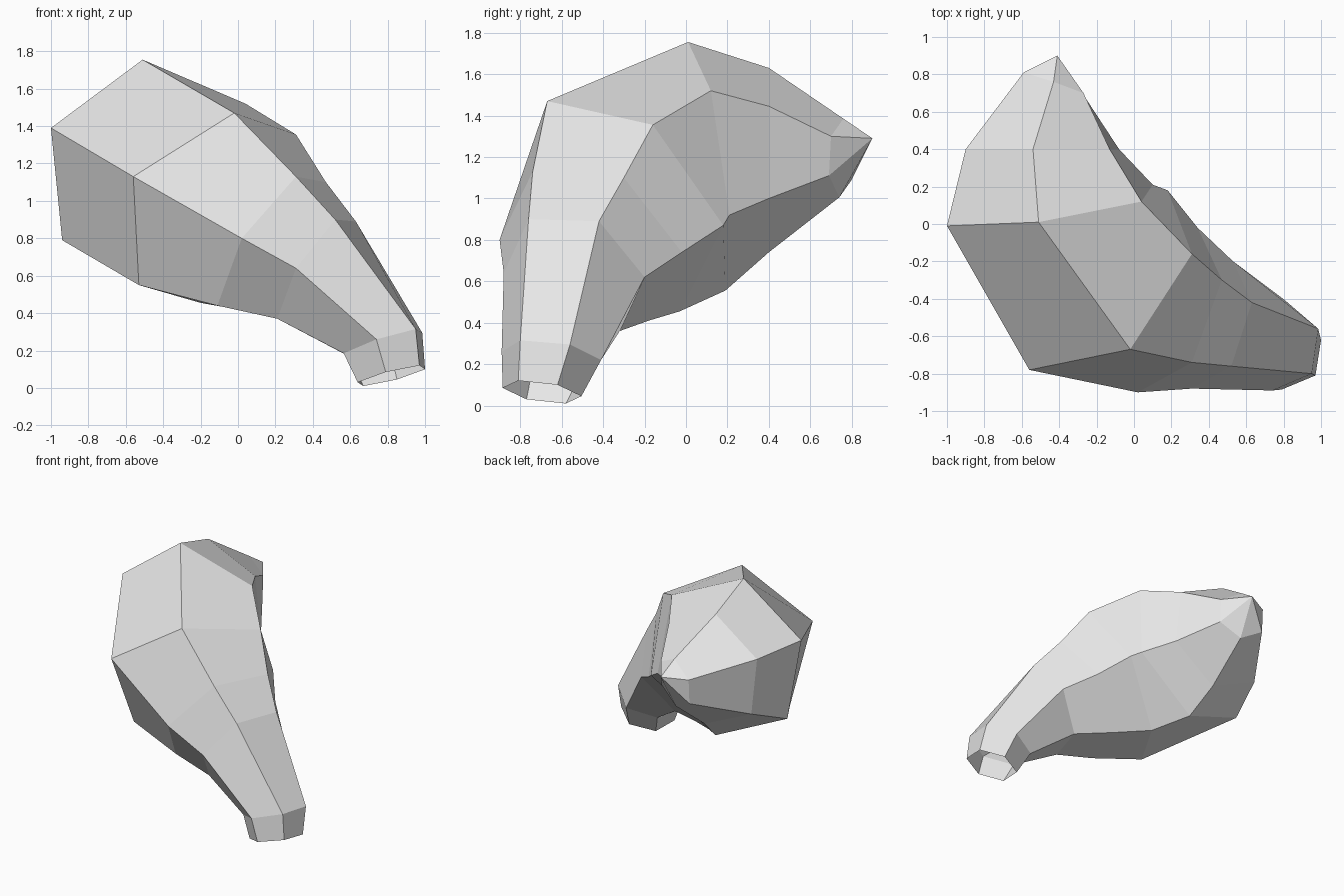
import bpy
import bmesh
from mathutils import Vector

# Remove the default object
cube = bpy.data.objects.get("Cube")
if cube:
    bpy.data.objects.remove(cube, do_unlink=True)


def make_material(name, colour):
    material = bpy.data.materials.new(name)
    material.use_nodes = True
    material.diffuse_color = colour
    material.node_tree.nodes["Principled BSDF"].inputs["Base Color"].default_value = colour
    return material


def hexagon(front, top, back):
    """Complete a six-sided section from three neighbouring corners."""
    corners = [Vector(front), Vector(top), Vector(back)]
    centre = corners[0] + corners[2] - corners[1]
    return corners + [2 * centre - corner for corner in corners]


# Cross-sections from the open stem end up to the blunt tip
sections = [
    hexagon((.79, -.885, .085), (.97, -.81, .12), (1, -.62, .1)),
    hexagon((.74, -.89, .26), (.95, -.8, .315), (.985, -.56, .295)),
    hexagon((.31, -.88, .64), (.52, -.76, .9), (.63, -.42, .89)),
    hexagon((.02, -.9, .8), (.31, -.74, 1.13), (.47, -.3, 1.1)),
    hexagon((-.56, -.78, 1.13), (-.02, -.67, 1.47), (.31, -.16, 1.355)),
    hexagon((-1, -.01, 1.39), (-.51, .01, 1.755), (.04, .12, 1.52)),
    hexagon((-.9, .4, 1.37), (-.54, .4, 1.63), (-.13, .4, 1.445)),
    hexagon((-.59, .81, 1.28), (-.43, .76, 1.385), (-.27, .7, 1.3)),
]
tip_point = Vector((-.41, .9, 1.29))

# The inner bend is squeezed, so its underside is uneven
bend = sections[4]
bend[3] = Vector((.18, .18, .87))
bend[4] = Vector((-.2, -.03, .455))
bend[5] = Vector((-.53, -.54, .55))

# Skin neighbouring sections with quads and close the tip with a fan
bm = bmesh.new()
loops = [[bm.verts.new(corner) for corner in section] for section in sections]
for lower, upper in zip(loops, loops[1:]):
    for i in range(6):
        j = (i + 1) % 6
        bm.faces.new((lower[i], lower[j], upper[j], upper[i]))
tip = bm.verts.new(tip_point)
last = loops[-1]
for i in range(6):
    bm.faces.new((last[i], last[(i + 1) % 6], tip))
bmesh.ops.recalc_face_normals(bm, faces=bm.faces)

mesh = bpy.data.meshes.new("curved_fruit")
bm.to_mesh(mesh)
bm.free()
mesh.materials.append(make_material("light grey", (.8, .8, .8, 1)))
fruit = bpy.data.objects.new("curved_fruit", mesh)
bpy.context.collection.objects.link(fruit)
